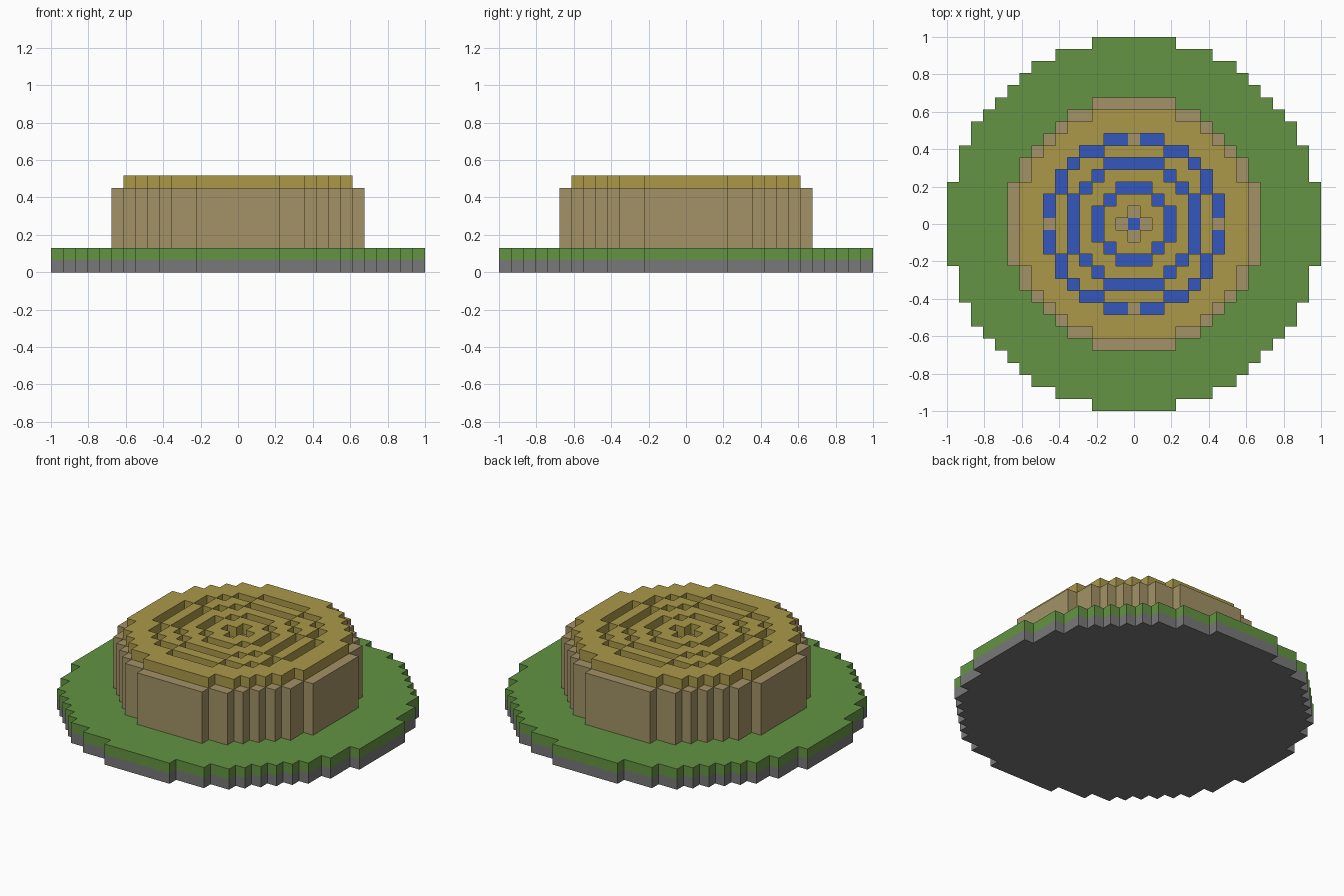
import bpy
import bmesh

cube = bpy.data.objects.get("Cube")
if cube:
    bpy.data.objects.remove(cube, do_unlink=True)

U = 2 / 31  # edge of one block


def material(name, srgb):
    """Flat colour given as 0-255 sRGB, stored as linear."""
    col = [((c / 255 + 0.055) / 1.055) ** 2.4 for c in srgb] + [1.0]
    m = bpy.data.materials.new(name)
    m.diffuse_color = col
    m.use_nodes = True
    node = next(n for n in m.node_tree.nodes if n.type == 'BSDF_PRINCIPLED')
    node.inputs["Base Color"].default_value = col
    return m


stone = material("grey stone", (120, 120, 120))
grass = material("grass green", (99, 148, 66))
brick = material("sandy brown", (163, 146, 102))
gold = material("dull gold", (171, 153, 73))
water = material("water blue", (51, 87, 188))


def disc(radius):
    """Grid cells whose centres lie inside a circle."""
    n = range(-int(radius), int(radius) + 1)
    return {(i, j) for i in n for j in n if i * i + j * j <= radius * radius}


def ring(outer):
    return disc(outer) - disc(outer - 1)


def layer(name, cells, low, high, mats, top=True, bottom=False, top_rule=None):
    """Stepped slab of blocks; only exposed faces are made."""
    bm = bmesh.new()
    verts = {}

    def v(i, j, k):
        if (i, j, k) not in verts:
            verts[i, j, k] = bm.verts.new(((i - 0.5) * U, (j - 0.5) * U, k * U))
        return verts[i, j, k]

    for i, j in sorted(cells):
        corners = [(i, j), (i + 1, j), (i + 1, j + 1), (i, j + 1)]
        if top:
            f = bm.faces.new([v(*c, high) for c in corners])
            if top_rule and top_rule((i, j)):
                f.material_index = 1
        if bottom:
            bm.faces.new([v(*c, low) for c in reversed(corners)])
        # side walls where the neighbouring block is missing
        for n, (di, dj) in enumerate([(0, -1), (1, 0), (0, 1), (-1, 0)]):
            if (i + di, j + dj) not in cells:
                a, b = corners[n], corners[(n + 1) % 4]
                bm.faces.new([v(*a, low), v(*b, low), v(*b, high), v(*a, high)])
    mesh = bpy.data.meshes.new(name)
    bm.to_mesh(mesh)
    bm.free()
    for m in mats:
        mesh.materials.append(m)
    obj = bpy.data.objects.new(name, mesh)
    bpy.context.collection.objects.link(obj)
    return obj


# Channels cut through the gold cap, and the basin in the middle
centre = disc(1)
channels = ring(7.5) | ring(5.5) | ring(3.5) | centre
# Dry blocks: four in the outer channel, four around the middle
dry = {(s * d, 0) for s in (-1, 1) for d in (1, 7)}
dry |= {(j, i) for i, j in dry}
wet = channels - dry

# Round ground plate
layer("stone_foundation", disc(15.5), 0, 1, [stone], top=False, bottom=True)
layer("grass_lawn", disc(15.5), 1, 2, [grass])

# Drum, with water showing in the channel floors
layer("drum_wall", disc(10.5), 2, 7, [brick, water], top_rule=lambda c: c in wet)

# Cap with open ring channels
layer("gold_cap", disc(9.5) - channels, 7, 8, [gold])
